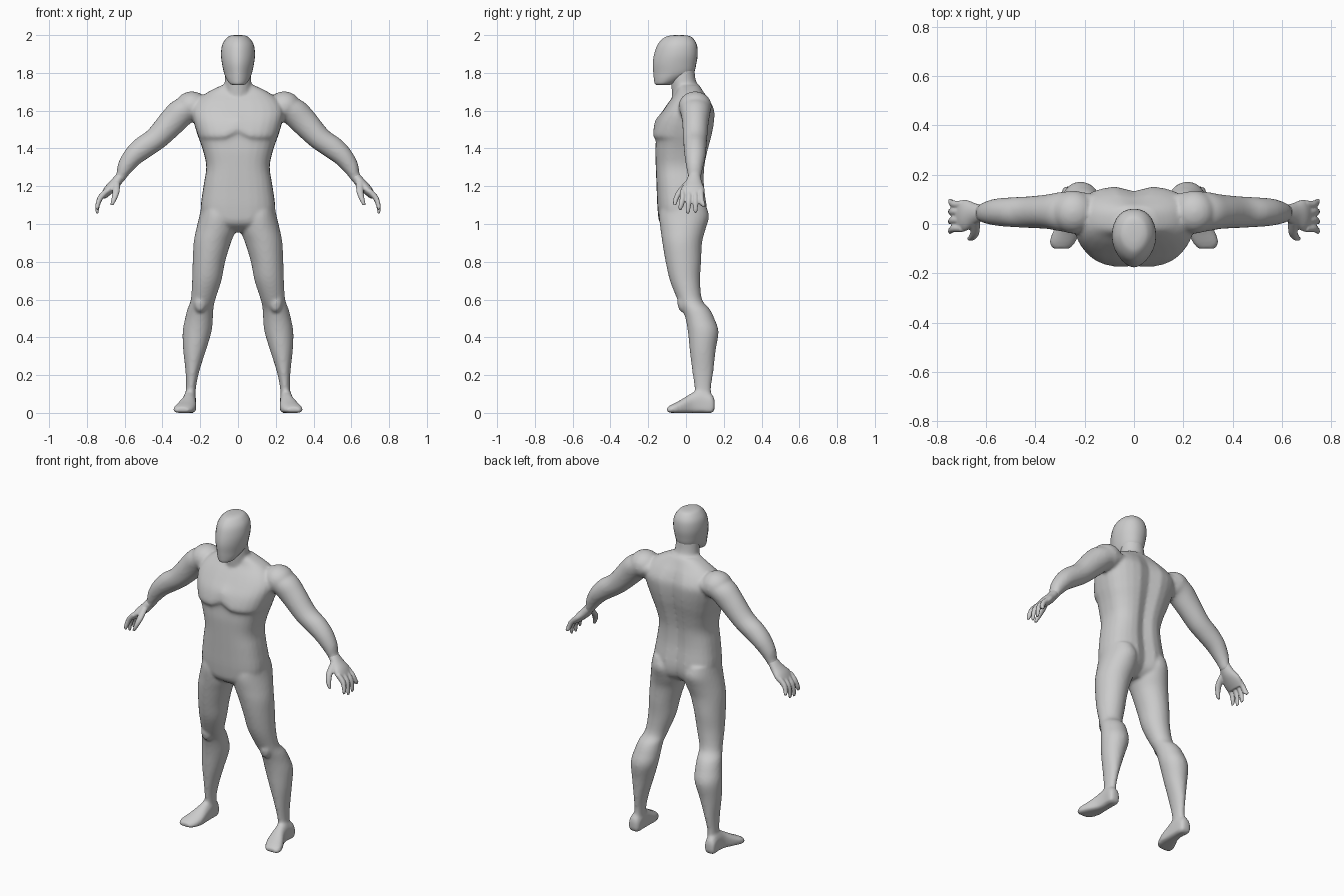
import bpy, bmesh, math
from mathutils import Vector, Matrix

skin = bpy.data.materials.new("light_grey")
skin.diffuse_color = (0.6, 0.6, 0.6, 1)
X, Y, Z = Vector((1, 0, 0)), Vector((0, 1, 0)), Vector((0, 0, 1))
ARM_U = Vector((0.73, 0, 0.68))
N = 28


def smooth_rows(rows, steps=4):
    """Catmull-Rom interpolation of ring parameters."""
    out = []
    for i in range(len(rows) - 1):
        p0, p1, p2 = rows[max(i - 1, 0)], rows[i], rows[i + 1]
        p3 = rows[min(i + 2, len(rows) - 1)]
        for k in range(steps):
            t = k / steps
            out.append([0.5 * (2 * b + (c - a) * t + (2 * a - 5 * b + 4 * c - d) * t * t
                               + (3 * b - a - 3 * c + d) * t ** 3)
                        for a, b, c, d in zip(p0, p1, p2, p3)])
    return out + [list(rows[-1])]


def loft(bm, rows, u, v, side=1, front=2.0, back=2.0):
    """Rows are (x, y, z, u radius, v radius); exponents shape the -v and +v halves."""
    rings = []
    for x, y, z, ru, rv in smooth_rows(rows):
        ring = []
        for i in range(N):
            a = 2 * math.pi * i / N
            c, s = math.cos(a), math.sin(a)
            e = 2 / (front if s < 0 else back)
            p = Vector((x, y, z)) + u * (ru * math.copysign(abs(c) ** e, c)) \
                + v * (rv * math.copysign(abs(s) ** e, s))
            ring.append(bm.verts.new((p.x * side, p.y, p.z)))
        rings.append(ring)
    faces = [bm.faces.new((r[i], r[(i + 1) % N], q[(i + 1) % N], q[i]))
             for r, q in zip(rings, rings[1:]) for i in range(N)]
    faces += [bm.faces.new(rings[0]), bm.faces.new(rings[-1])]
    bmesh.ops.recalc_face_normals(bm, faces=faces)
    return [w for r in rings for w in r]


def upright(rows):
    """(z, x0, x1, y0, y1) -> ring rows."""
    return [((a + b) / 2, (c + d) / 2, z, (b - a) / 2, (d - c) / 2) for z, a, b, c, d in rows]


def ball(bm, loc, size):
    m = Matrix.Translation(loc) @ Matrix.Diagonal((*size, 1))
    bmesh.ops.create_uvsphere(bm, u_segments=24, v_segments=14, radius=1, matrix=m)


def finish(name, bm, voxel=None, relax=0):
    me = bpy.data.meshes.new(name)
    bm.to_mesh(me)
    bm.free()
    me.materials.append(skin)
    ob = bpy.data.objects.new(name, me)
    bpy.context.collection.objects.link(ob)
    for p in me.polygons:
        p.use_smooth = True
    if voxel:
        r = ob.modifiers.new("fuse", 'REMESH')
        r.mode, r.voxel_size, r.use_smooth_shade = 'VOXEL', voxel, True
        s = ob.modifiers.new("relax", 'SMOOTH')
        s.factor, s.iterations = 0.5, relax
    return ob


body = bmesh.new()

# Torso
torso = [(z, -w, w, f, b) for z, w, f, b in (
    (0.955, 0.05, -0.07, 0.05), (1.0, 0.16, -0.135, 0.10), (1.07, 0.197, -0.15, 0.115),
    (1.2, 0.183, -0.156, 0.10), (1.3, 0.168, -0.16, 0.102), (1.38, 0.183, -0.163, 0.117),
    (1.44, 0.203, -0.163, 0.132), (1.47, 0.214, -0.178, 0.14), (1.54, 0.235, -0.158, 0.152),
    (1.6, 0.245, -0.122, 0.153), (1.65, 0.22, -0.088, 0.13), (1.695, 0.165, -0.055, 0.098),
    (1.735, 0.085, -0.045, 0.07))]
for v in loft(body, upright(torso), X, Y, front=2.7, back=2.6):
    x, y, z = v.co
    if y > 0.02:      # spine groove
        v.co.y -= 0.022 * math.exp(-(x / 0.035) ** 2) * min(1, max(0, (1.72 - z) / 0.1))
    elif y < -0.02:   # chest cleft and arched lower chest edge
        k = math.exp(-((z - 1.49) / 0.06) ** 2)
        v.co.z += k * 0.045 * math.exp(-(x / 0.04) ** 2)
        v.co.y += k * 0.008 * math.exp(-(x / 0.025) ** 2)

# Neck
loft(body, upright([(1.62, -0.08, 0.08, -0.07, 0.09), (1.7, -0.075, 0.075, -0.075, 0.08),
                    (1.76, -0.07, 0.07, -0.08, 0.052), (1.83, -0.065, 0.065, -0.08, 0.045)]), X, Y)

leg = upright([
    (1.1, 0.04, 0.193, -0.13, 0.105), (1.04, 0.012, 0.205, -0.142, 0.122),
    (0.97, 0.012, 0.222, -0.135, 0.103), (0.9, 0.038, 0.235, -0.125, 0.085),
    (0.8, 0.068, 0.24, -0.108, 0.08), (0.7, 0.088, 0.243, -0.085, 0.075),
    (0.6, 0.12, 0.25, -0.045, 0.085), (0.55, 0.13, 0.268, -0.02, 0.125),
    (0.5, 0.133, 0.28, -0.003, 0.15), (0.43, 0.14, 0.293, 0.01, 0.172),
    (0.33, 0.17, 0.29, 0.02, 0.157), (0.22, 0.205, 0.278, 0.033, 0.145),
    (0.13, 0.223, 0.275, 0.045, 0.133), (0.05, 0.225, 0.28, 0.04, 0.14)])
foot = [((a + b) / 2, y, (c + d) / 2, (b - a) / 2, (d - c) / 2) for y, a, b, c, d in (
    (0.152, 0.24, 0.28, 0.02, 0.07), (0.135, 0.225, 0.292, 0, 0.1),
    (0.08, 0.222, 0.29, 0, 0.125), (0.03, 0.222, 0.298, 0, 0.105),
    (-0.03, 0.222, 0.328, 0, 0.068), (-0.075, 0.238, 0.343, 0, 0.045),
    (-0.1, 0.262, 0.33, 0.004, 0.03))]
arm = [(0.15, 0.045, 1.63, 0.06, 0.07), (0.23, 0.048, 1.62, 0.075, 0.085),
       (0.293, 0.05, 1.595, 0.076, 0.08), (0.35, 0.05, 1.54, 0.073, 0.07),
       (0.43, 0.048, 1.455, 0.063, 0.064), (0.5, 0.048, 1.405, 0.062, 0.06),
       (0.558, 0.048, 1.355, 0.053, 0.055), (0.603, 0.046, 1.295, 0.042, 0.043),
       (0.622, 0.045, 1.25, 0.029, 0.034), (0.635, 0.043, 1.232, 0.026, 0.036)]
palm = [(0.615, 0.045, 1.26, 0.025, 0.03), (0.65, 0.04, 1.215, 0.028, 0.046),
        (0.685, 0.035, 1.18, 0.026, 0.064), (0.715, 0.033, 1.145, 0.017, 0.058)]

for side, tag in ((1, "left"), (-1, "right")):
    # Leg, kneecap, foot, arm and shoulder
    loft(body, leg, X, Y, side)
    ball(body, (0.2 * side, -0.012, 0.585), (0.036, 0.034, 0.055))
    loft(body, foot, X, Z, side, front=4.5)
    loft(body, arm, ARM_U, Y, side)
    ball(body, (0.245 * side, 0.048, 1.622), (0.088, 0.088, 0.08))
    # Hand: palm, four fingers and thumb
    hand = bmesh.new()
    loft(hand, palm, ARM_U, Y, side)
    for y0, y1, tip in ((-0.018, -0.03, 1.075), (0.016, 0.01, 1.055),
                        (0.05, 0.05, 1.06), (0.08, 0.093, 1.09)):
        loft(hand, [(0.695, y0, 1.175, 0.015, 0.015), (0.728, y0, 1.14, 0.015, 0.015),
                    (0.742, (y0 + y1) / 2, 1.105, 0.014, 0.014),
                    (0.747, y1, tip + 0.01, 0.011, 0.011),
                    (0.748, y1, tip, 0.006, 0.006)], ARM_U, Y, side)
    loft(hand, [(0.645, 0.015, 1.225, 0.02, 0.02), (0.645, -0.03, 1.175, 0.019, 0.018),
                (0.655, -0.052, 1.135, 0.015, 0.014), (0.668, -0.06, 1.1, 0.009, 0.009)],
         X, Y, side)
    finish(tag + "_hand", hand, 0.005, 3)

finish("body", body, 0.009, 5)

# Head: faceless egg with a narrow front ridge
head = bmesh.new()
loft(head, upright([(z, -w, w, f, b) for z, w, f, b in (
    (1.736, 0.03, -0.158, -0.085), (1.745, 0.046, -0.166, -0.06), (1.77, 0.062, -0.17, -0.01),
    (1.8, 0.074, -0.173, 0.04), (1.85, 0.085, -0.176, 0.055), (1.9, 0.09, -0.168, 0.062),
    (1.95, 0.083, -0.15, 0.057), (1.985, 0.06, -0.118, 0.035), (1.997, 0.038, -0.085, 0.01),
    (2.0, 0.012, -0.05, -0.025))]), X, Y, front=1.75, back=2.2)
finish("head", head)
